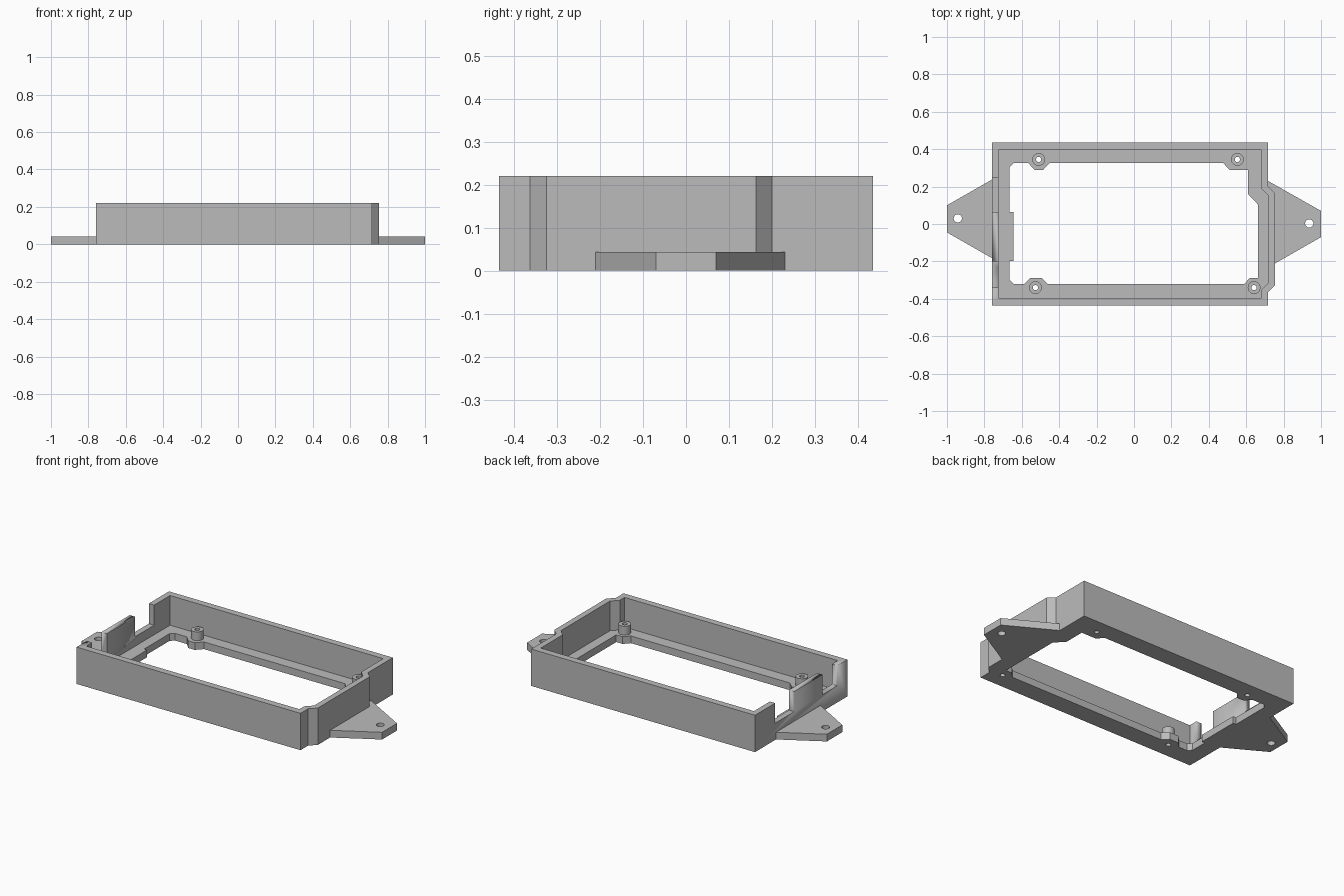
import bpy, bmesh, math

if "Cube" in bpy.data.objects:
    bpy.data.objects.remove(bpy.data.objects["Cube"])

FLOOR = 0.043     # floor and mounting tab thickness
WALL = 0.22       # wall height
NOTCH = 0.10      # bottom of the cable notches
BOSS = 0.095      # top of the screw bosses

grey = bpy.data.materials.new("grey plastic")
grey.diffuse_color = (0.5, 0.5, 0.5, 1)
grey.use_nodes = True
grey.node_tree.nodes["Principled BSDF"].inputs["Base Color"].default_value = grey.diffuse_color


def circle(x, y, r, n=32):
    return [(x + r * math.cos(2 * math.pi * i / n),
             y + r * math.sin(2 * math.pi * i / n)) for i in range(n)]


def prism(name, loops, z0, z1):
    """Extrude closed outlines from z0 to z1; inner outlines become holes."""
    curve = bpy.data.curves.new(name, 'CURVE')
    curve.dimensions = '2D'
    curve.fill_mode = 'BOTH'
    curve.extrude = (z1 - z0) / 2
    for pts in loops:
        spline = curve.splines.new('POLY')
        spline.points.add(len(pts) - 1)
        for p, (x, y) in zip(spline.points, pts):
            p.co = (x, y, 0, 1)
        spline.use_cyclic_u = True
    obj = bpy.data.objects.new(name, curve)
    bpy.context.collection.objects.link(obj)
    bpy.ops.object.select_all(action='DESELECT')
    obj.select_set(True)
    bpy.context.view_layer.objects.active = obj
    bpy.ops.object.convert(target='MESH')
    obj = bpy.context.object
    obj.name = name
    # weld the caps to the sides and move to height
    bm = bmesh.new()
    bm.from_mesh(obj.data)
    bmesh.ops.remove_doubles(bm, verts=bm.verts, dist=1e-5)
    bmesh.ops.recalc_face_normals(bm, faces=bm.faces)
    bmesh.ops.translate(bm, verts=bm.verts, vec=(0, 0, (z0 + z1) / 2))
    bm.to_mesh(obj.data)
    bm.free()
    obj.data.materials.clear()
    obj.data.materials.append(grey)
    bpy.ops.object.shade_smooth_by_angle(angle=math.radians(30))
    return obj


# Wall outlines, with the stepped-out section on the right
outer = [(-0.76, -0.435), (0.717, -0.435), (0.717, -0.363), (0.755, -0.325),
         (0.755, 0.163), (0.717, 0.2), (0.717, 0.435), (-0.76, 0.435)]
inner = [(-0.725, -0.395), (0.682, -0.395), (0.682, -0.35), (0.72, -0.312),
         (0.72, 0.15), (0.682, 0.187), (0.682, 0.395), (-0.725, 0.395)]
wall = prism("case_wall", [outer, inner], 0, WALL)

# Cable notches in the left wall
for i, (y0, y1) in enumerate([(0.065, 0.245), (-0.34, -0.2)]):
    cutter = prism(f"notch_cutter_{i + 1}",
                   [[(-0.8, y0), (-0.7, y0), (-0.7, y1), (-0.8, y1)]], NOTCH, 0.3)
    cutter.hide_render = True
    cutter.hide_set(True)
    mod = wall.modifiers.new("notch", 'BOOLEAN')
    mod.operation = 'DIFFERENCE'
    mod.solver = 'EXACT'
    mod.object = cutter

# Floor ledge with lobes around the screw bosses
bosses = [(-0.51, 0.345), (0.553, 0.345), (-0.527, -0.34), (0.642, -0.34)]
opening = [(-0.643, -0.322), (-0.588, -0.322), (-0.555, -0.288), (-0.495, -0.288),
           (-0.46, -0.322), (0.588, -0.322), (0.62, -0.288), (0.662, -0.288),
           (0.662, 0.105), (0.61, 0.16), (0.61, 0.288), (0.512, 0.288),
           (0.478, 0.325), (-0.452, 0.325), (-0.487, 0.288), (-0.53, 0.288),
           (-0.565, 0.325), (-0.643, 0.325), (-0.665, 0.303), (-0.665, 0.065),
           (-0.645, 0.065), (-0.645, -0.197), (-0.665, -0.197), (-0.665, -0.3)]
prism("floor_ledge", [inner, opening] + [circle(x, y, 0.014) for x, y in bosses],
      0, FLOOR)

# Screw bosses
for i, (x, y) in enumerate(bosses):
    prism(f"screw_boss_{i + 1}", [circle(x, y, 0.034), circle(x, y, 0.014)],
          FLOOR, BOSS)

# Mounting tabs
prism("left_mounting_tab",
      [[(-0.76, 0.237), (-1, 0.1), (-1, -0.045), (-0.76, -0.182)],
       circle(-0.942, 0.03, 0.022)], 0, FLOOR)
prism("right_mounting_tab",
      [[(0.717, 0.23), (0.717, 0.2), (0.755, 0.163), (0.755, -0.21),
        (1, -0.07), (1, 0.07)],
       circle(0.937, 0.003, 0.022)], 0, FLOOR)
